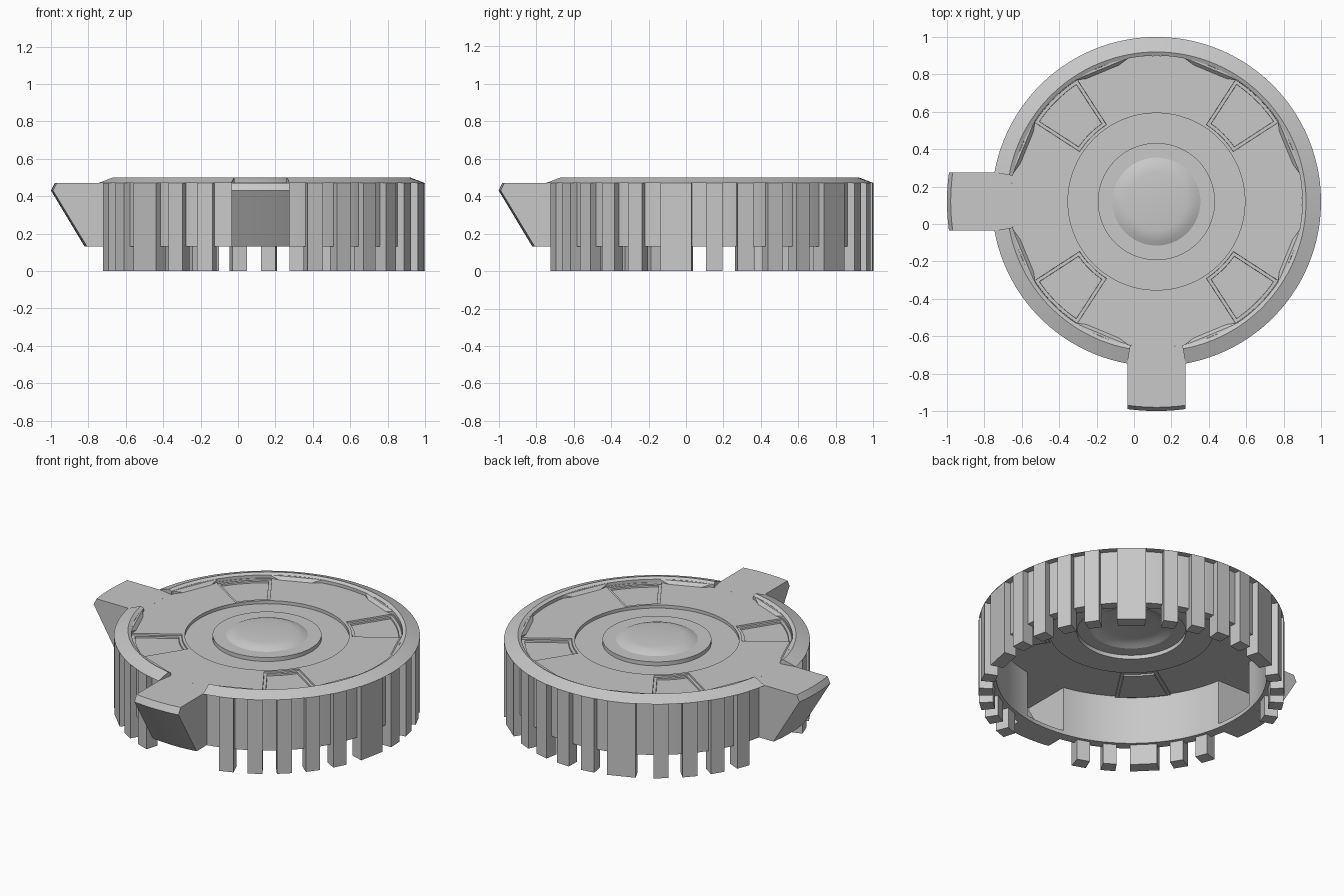
import bpy, bmesh, math
from mathutils import Vector

if "Cube" in bpy.data.objects:
    bpy.data.objects.remove(bpy.data.objects["Cube"])

CX = CY = 0.12          # axis of the round cap
R_OUT, R_IN = 0.88, 0.78
DECK = 0.47

grey = bpy.data.materials.new("plain grey")
grey.use_nodes = True
grey.diffuse_color = (0.58, 0.58, 0.58, 1)
grey.node_tree.nodes["Principled BSDF"].inputs["Base Color"].default_value = (0.58, 0.58, 0.58, 1)


def polar(r, deg, z):
    a = math.radians(deg)
    return Vector((CX + r * math.cos(a), CY + r * math.sin(a), z))


def finish(bm, name):
    bmesh.ops.recalc_face_normals(bm, faces=bm.faces)
    mesh = bpy.data.meshes.new(name)
    bm.to_mesh(mesh)
    bm.free()
    mesh.materials.append(grey)
    obj = bpy.data.objects.new(name, mesh)
    bpy.context.collection.objects.link(obj)
    bpy.ops.object.select_all(action="DESELECT")
    obj.select_set(True)
    bpy.context.view_layer.objects.active = obj
    bpy.ops.object.shade_smooth_by_angle(angle=math.radians(25))


def bridge(bm, loops, closed):
    """Skin a row of closed point loops, capping the ends if open."""
    rows = [[bm.verts.new(p) for p in loop] for loop in loops]
    n = len(rows[0])
    pairs = list(zip(rows, rows[1:]))
    if closed:
        pairs.append((rows[-1], rows[0]))
    for a, b in pairs:
        for i in range(n):
            j = (i + 1) % n
            bm.faces.new((a[i], a[j], b[j], b[i]))
    if not closed:
        bm.faces.new(rows[0])
        bm.faces.new(rows[-1])


def sweep(bm, profile, start=0, end=360, step=3):
    """Turn a closed (r, z) profile around the cap axis."""
    full = end - start >= 360
    n = max(1, round((end - start) / step))
    angles = [start + (end - start) * i / n for i in range(n if full else n + 1)]
    bridge(bm, [[polar(r, a, z) for r, z in profile] for a in angles], full)


# Deck: centre dome, raised disc, sunken ring and outer floor
top = [(0, 0.5), (0.155, 0.5), (0.185, 0.495), (0.21, 0.487), (0.235, 0.475),
       (0.313, 0.475), (0.313, 0.45), (0.473, 0.45), (0.473, DECK),
       (0.49, DECK), (0.777, DECK), (R_IN, DECK)]
under = [(r, z - 0.03) for r, z in reversed(top)]
bm = bmesh.new()
sweep(bm, top + under)
bmesh.ops.remove_doubles(bm, verts=bm.verts, dist=1e-5)
bmesh.ops.dissolve_degenerate(bm, edges=bm.edges, dist=1e-6)
bmesh.ops.recalc_face_normals(bm, faces=bm.faces)


# Four fan-shaped trays with a narrow ledge, pressed into the deck on the diagonals
def in_tray(face, up):
    c = face.calc_center_median() - Vector((CX, CY, 0))
    r, a = c.xy.length, math.degrees(math.atan2(c.y, c.x)) % 90
    return face.normal.z * up > 0.9 and 0.5 < r < 0.77 and 33 < a < 57


for up in (1, -1):
    faces = [f for f in bm.faces if in_tray(f, up)]
    for thickness, depth in ((0.001, -0.01), (0.017, 0), (0.001, -0.01)):
        bmesh.ops.inset_region(bm, faces=faces, thickness=thickness,
                               depth=depth * up, use_even_offset=True)
finish(bm, "deck")

# Skirt wall and bevelled rim, both open where the two spouts leave
skirt = [(R_IN, 0.13), (0.84, 0.13), (0.84, DECK), (R_IN, DECK)]
rim = [(R_OUT, DECK), (0.80, 0.5), (R_IN, 0.49), (R_IN, DECK)]
for name, a, b in (("long", -79.8, 169.8), ("short", 190.2, 259.8)):
    for part, profile in (("skirt", skirt), ("rim", rim)):
        bm = bmesh.new()
        sweep(bm, profile, a, b)
        finish(bm, part + "_" + name)

# Sloped gussets inside the rim
bm = bmesh.new()
for k in range(8):
    mid = 22.5 + 45 * k
    pts = []
    for off, r in ((-11.5, 0.782), (-6, 0.75), (6, 0.75), (11.5, 0.782)):
        pts += [polar(r, mid + off, DECK - 0.005), polar(0.783, mid + off, 0.489)]
    bmesh.ops.convex_hull(bm, input=[bm.verts.new(p) for p in pts])
finish(bm, "rim_gussets")

# Grip ribs: wide ones with narrow ones between, hanging below the skirt as teeth
WIDE, NARROW = 11, 5.6
ribs = [(50, WIDE), (225, WIDE), (-70.5, NARROW)]
for side in (1, -1):
    ribs.append((50 + side * 61.5, WIDE))
    ribs += [(50 + side * (15 + 11 * k), NARROW) for k in range(4)]
    ribs += [(50 + side * (76.5 + 11 * k), NARROW) for k in range(4)]
    ribs += [(225 + side * off, NARROW) for off in (13.9, 25.2)]
bm = bmesh.new()
for mid, width in ribs:
    sweep(bm, [(0.80, 0), (R_OUT, 0), (R_OUT, DECK), (0.80, DECK)],
          mid - width / 2, mid + width / 2, width)
finish(bm, "grip_ribs")

# Two hollow spouts with a curved tip and a raked underside, open to the inside
HALF, WALL = 0.155, 0.02
outline = [(R_IN, DECK), (1.10, DECK), (1.12, 0.43), (0.94, 0.13), (R_IN, 0.13)]
cavity = [(R_IN, 0.155), (0.925, 0.155), (1.085, 0.42), (1.085, 0.44), (R_IN, 0.44)]
for name, direction in (("spout_side", 180), ("spout_front", 270)):
    d = math.radians(direction)
    out = Vector((math.cos(d), math.sin(d), 0))
    across = Vector((-out.y, out.x, 0))
    bm = bmesh.new()
    inner = HALF - WALL
    for lo, hi, n, profile in ((-HALF, -inner, 1, outline), (inner, HALF, 1, outline),
                               (-inner, inner, 8, outline + cavity)):
        columns = [lo + (hi - lo) * i / n for i in range(n + 1)]
        bridge(bm, [[Vector((CX, CY, z)) + across * w + out * math.sqrt(r * r - w * w)
                     for r, z in profile] for w in columns], False)
    finish(bm, name)
